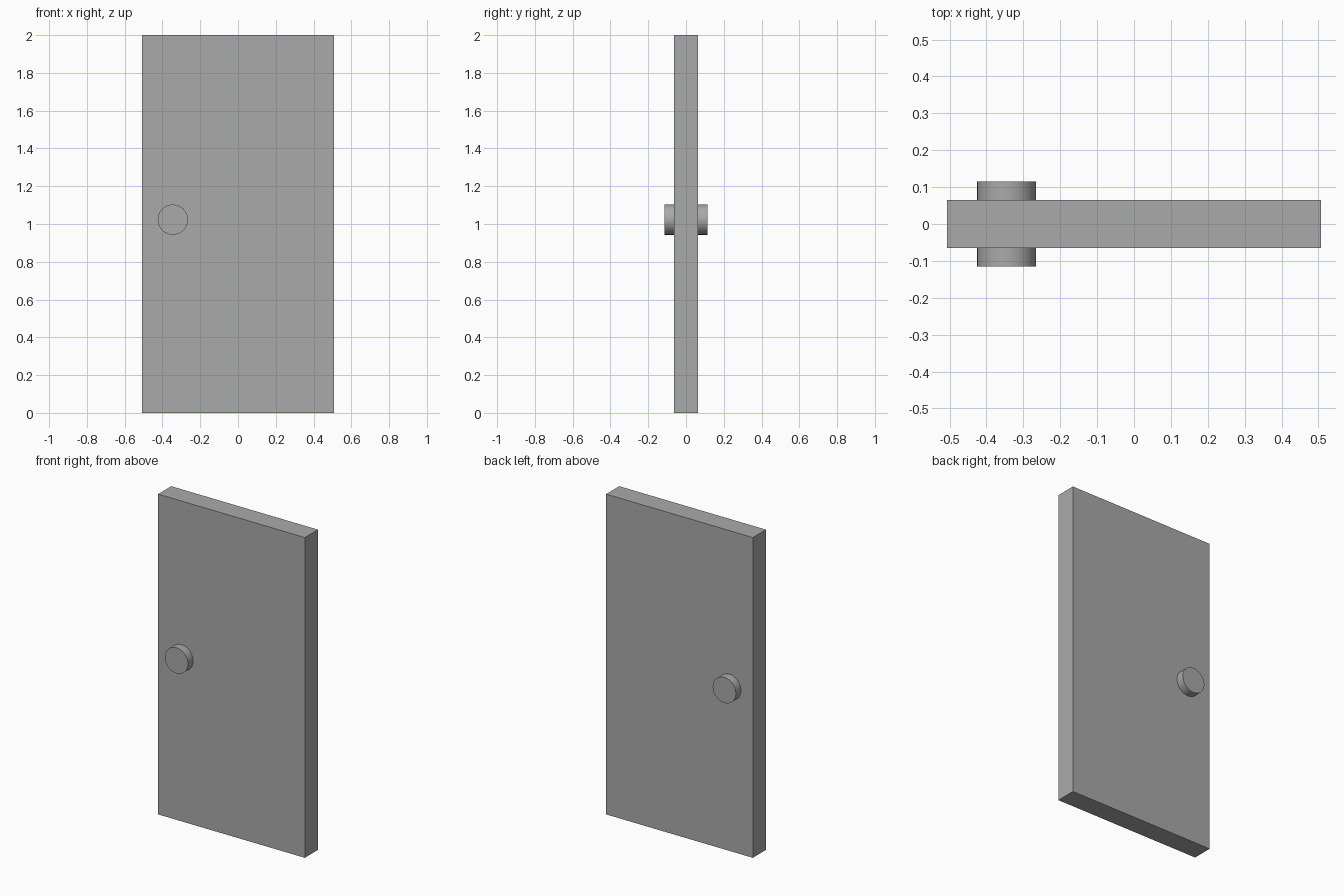
import bpy
import math

cube = bpy.data.objects.get("Cube")
if cube:
    bpy.data.objects.remove(cube, do_unlink=True)

WIDTH, THICKNESS, HEIGHT = 1.014, 0.129, 2.0
KNOB_X, KNOB_Z, KNOB_RADIUS = -0.345, 1.023, 0.08
KNOB_REACH = 0.115

grey = bpy.data.materials.new("mid grey")
grey.use_nodes = True
colour = (0.4, 0.4, 0.4, 1)
grey.diffuse_color = colour
grey.node_tree.nodes["Principled BSDF"].inputs["Base Color"].default_value = colour

# Door slab
bpy.ops.mesh.primitive_cube_add(size=1, location=(0, 0, HEIGHT / 2))
door = bpy.context.object
door.name = "door_panel"
door.scale = (WIDTH, THICKNESS, HEIGHT)
bpy.ops.object.transform_apply(location=False, rotation=False, scale=True)
door.data.materials.append(grey)

# A round knob on each face, seated on the slab
depth = KNOB_REACH - THICKNESS / 2
for name, side in (("front_knob", -1), ("back_knob", 1)):
    bpy.ops.mesh.primitive_cylinder_add(
        vertices=48, radius=KNOB_RADIUS, depth=depth,
        location=(KNOB_X, side * (THICKNESS + depth * 1.0) / 2, KNOB_Z),
        rotation=(math.pi / 2, 0, 0))
    knob = bpy.context.object
    knob.name = name
    knob.data.materials.append(grey)
    bpy.ops.object.shade_smooth_by_angle(angle=math.radians(30))
